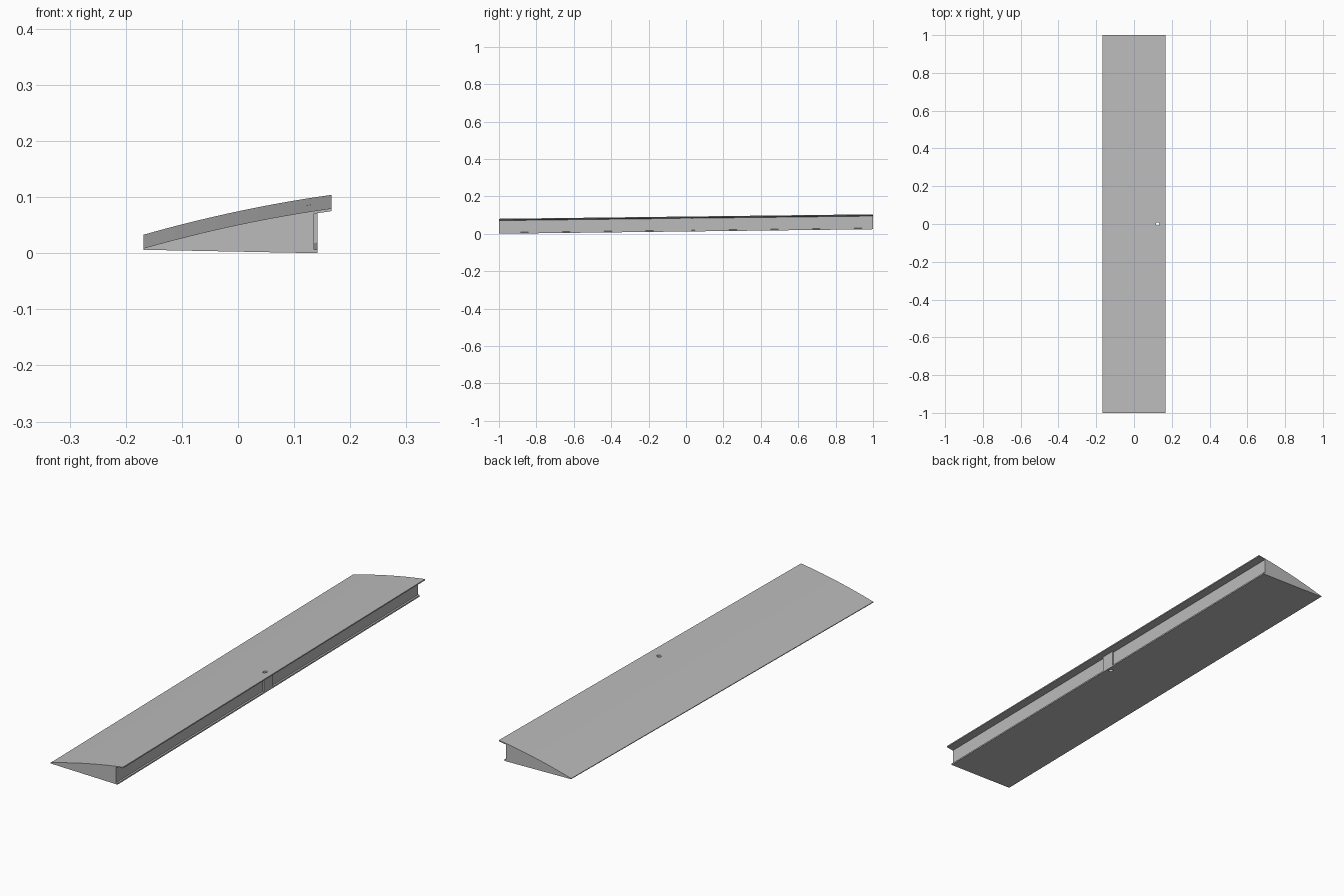
import bpy, bmesh, math

cube = bpy.data.objects.get("Cube")
if cube:
    bpy.data.objects.remove(cube, do_unlink=True)

grey = bpy.data.materials.new("plain grey")
grey.use_nodes = True
grey.diffuse_color = (0.5, 0.5, 0.5, 1)
grey.node_tree.nodes["Principled BSDF"].inputs["Base Color"].default_value = grey.diffuse_color

SLOPE = 0.012    # lengthwise rise per unit of y
MID = SLOPE      # lift of the section at y = 0
X0, X1 = -0.168, 0.167


def top_z(x):
    """Height of the arched top surface at the front end."""
    t = (x - X0) / (X1 - X0)
    return 0.009 + 0.071 * t + 0.024 * t * (1 - t)


def extrude(name, profile, y0, y1):
    """Extrude an x-z profile along y, following the lengthwise slope."""
    bm = bmesh.new()
    ends = [[bm.verts.new((x, y, z + MID + SLOPE * y)) for x, z in profile]
            for y in (y0, y1)]
    bm.faces.new(ends[0])
    bm.faces.new(ends[1][::-1])
    n = len(profile)
    for i in range(n):
        j = (i + 1) % n
        bm.faces.new((ends[0][i], ends[1][i], ends[1][j], ends[0][j]))
    bmesh.ops.recalc_face_normals(bm, faces=bm.faces)
    mesh = bpy.data.meshes.new(name)
    bm.to_mesh(mesh)
    bm.free()
    mesh.materials.append(grey)
    ob = bpy.data.objects.new(name, mesh)
    bpy.context.collection.objects.link(ob)
    return ob


# Wedge section: flat base, small foot flange, recessed wall, overhanging lip
wall, foot, lip = 0.135, 0.142, 0.005
arch = [X1 + (X0 - X1) * i / 16 for i in range(17)]
section = [(X0, 0.006), (foot, 0.0), (foot, 0.006), (wall, 0.0065),
           (wall, top_z(wall) - lip), (X1, top_z(X1) - lip)]
section += [(x, top_z(x)) for x in arch]
wedge = extrude("wedge_ramp", section, -1, 1)

# Boss that fills the recess around the screw hole
boss = extrude("hole_boss", [(0.10, 0.003), (foot, 0.003),
                             (foot, top_z(foot) - 0.003), (0.10, top_z(0.10) - 0.003)],
               -0.03, 0.03)

# Vertical screw hole
bpy.ops.mesh.primitive_cylinder_add(vertices=32, radius=0.009, depth=0.4,
                                    location=(0.125, 0, 0.05))
cutter = bpy.context.object
cutter.name = "hole_cutter"
cutter.data.materials.append(grey)

for operation, tool in (("UNION", boss), ("DIFFERENCE", cutter)):
    mod = wedge.modifiers.new(operation.title(), "BOOLEAN")
    mod.operation, mod.object, mod.solver = operation, tool, "EXACT"
    bpy.ops.object.select_all(action="DESELECT")
    wedge.select_set(True)
    bpy.context.view_layer.objects.active = wedge
    bpy.ops.object.modifier_apply(modifier=mod.name)
    bpy.data.objects.remove(tool, do_unlink=True)

bpy.ops.object.shade_smooth_by_angle(angle=math.radians(20))
